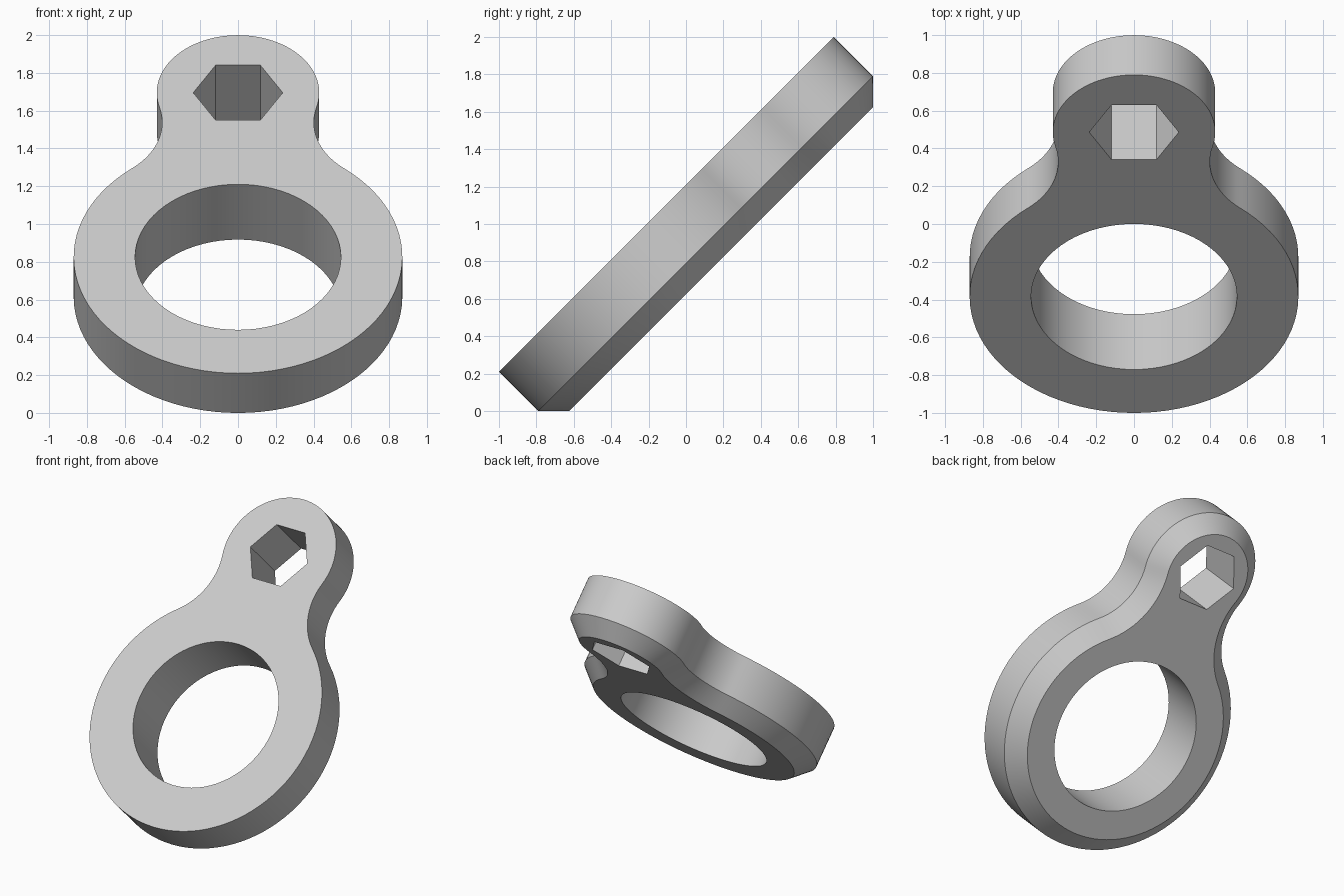
import bpy, bmesh
from math import sin, cos, pi, atan2, sqrt, radians
from mathutils import Matrix, Vector

if "Cube" in bpy.data.objects:
    bpy.data.objects.remove(bpy.data.objects["Cube"], do_unlink=True)

# Sizes in the plane of the plate
RING, HOLE, LOBE, FILLET, SPAN = 0.87, 0.545, 0.43, 0.45, 1.231
HEX = 0.237
STRAIGHT, THICK = 0.297, 0.414
CHAMFER = THICK - STRAIGHT

# Centre of the neck fillet, tangent to both the ring and the lobe
d1, d2 = RING + FILLET, LOBE + FILLET
FY = (d1 ** 2 - d2 ** 2 + SPAN ** 2) / (2 * SPAN)
FX = sqrt(d1 ** 2 - FY ** 2)


def arc(cx, cy, r, a, b, n):
    return [(cx + r * cos(a + (b - a) * i / n), cy + r * sin(a + (b - a) * i / n))
            for i in range(n)]


def outline(inset):
    """Keyhole-shaped outer profile, shrunk by inset."""
    a = atan2(FY, FX)
    b = atan2(SPAN - FY, -FX)
    half = arc(0, 0, RING - inset, -pi / 2, a, 36)
    half += arc(FX, FY, FILLET + inset, a + pi, b, 16)
    half += arc(0, SPAN, LOBE - inset, b - pi, pi / 2, 28)
    top = [(0, SPAN + LOBE - inset)]
    return half + top + [(-x, y) for x, y in reversed(half[1:])]


bm = bmesh.new()


def loop(points, depth):
    vs = [bm.verts.new((x, y, -depth)) for x, y in points]
    return vs, [bm.edges.new((v, vs[(i + 1) % len(vs)])) for i, v in enumerate(vs)]


def bridge(lower, upper):
    n = len(lower)
    for i in range(n):
        j = (i + 1) % n
        bm.faces.new((lower[i], lower[j], upper[j], upper[i]))


# Outer wall with a chamfer on the back rim
front, front_edges = loop(outline(0), 0)
middle, _ = loop(outline(0), STRAIGHT)
back, back_edges = loop(outline(CHAMFER), THICK)
bridge(middle, front)
bridge(back, middle)

# Round bore and hexagonal socket, both straight through
for profile in (arc(0, 0, HOLE, 0, 2 * pi, 72), arc(0, SPAN, HEX, 0, 2 * pi, 6)):
    a, a_edges = loop(profile, 0)
    b, b_edges = loop(profile, THICK)
    bridge(a, b)
    front_edges += a_edges
    back_edges += b_edges

# Flat front and back faces around the openings
for edges, side in ((front_edges, 1), (back_edges, -1)):
    bmesh.ops.triangle_fill(bm, use_beauty=True, use_dissolve=False,
                            edges=edges, normal=Vector((0, 0, side)))
bmesh.ops.recalc_face_normals(bm, faces=bm.faces)

# Lean the plate back and stand it on the ground
bm.transform(Matrix.Translation((0, -0.385, 0.825)) @ Matrix.Rotation(radians(45), 4, 'X'))
mesh = bpy.data.meshes.new("ring_plate")
bm.to_mesh(mesh)
bm.free()

grey = bpy.data.materials.new("light_grey")
grey.use_nodes = True
colour = (0.6, 0.6, 0.6, 1)
grey.diffuse_color = colour
grey.node_tree.nodes["Principled BSDF"].inputs["Base Color"].default_value = colour
mesh.materials.append(grey)

plate = bpy.data.objects.new("ring_plate", mesh)
bpy.context.collection.objects.link(plate)
bpy.ops.object.select_all(action='DESELECT')
plate.select_set(True)
bpy.context.view_layer.objects.active = plate
bpy.ops.object.shade_smooth_by_angle(angle=radians(30))
